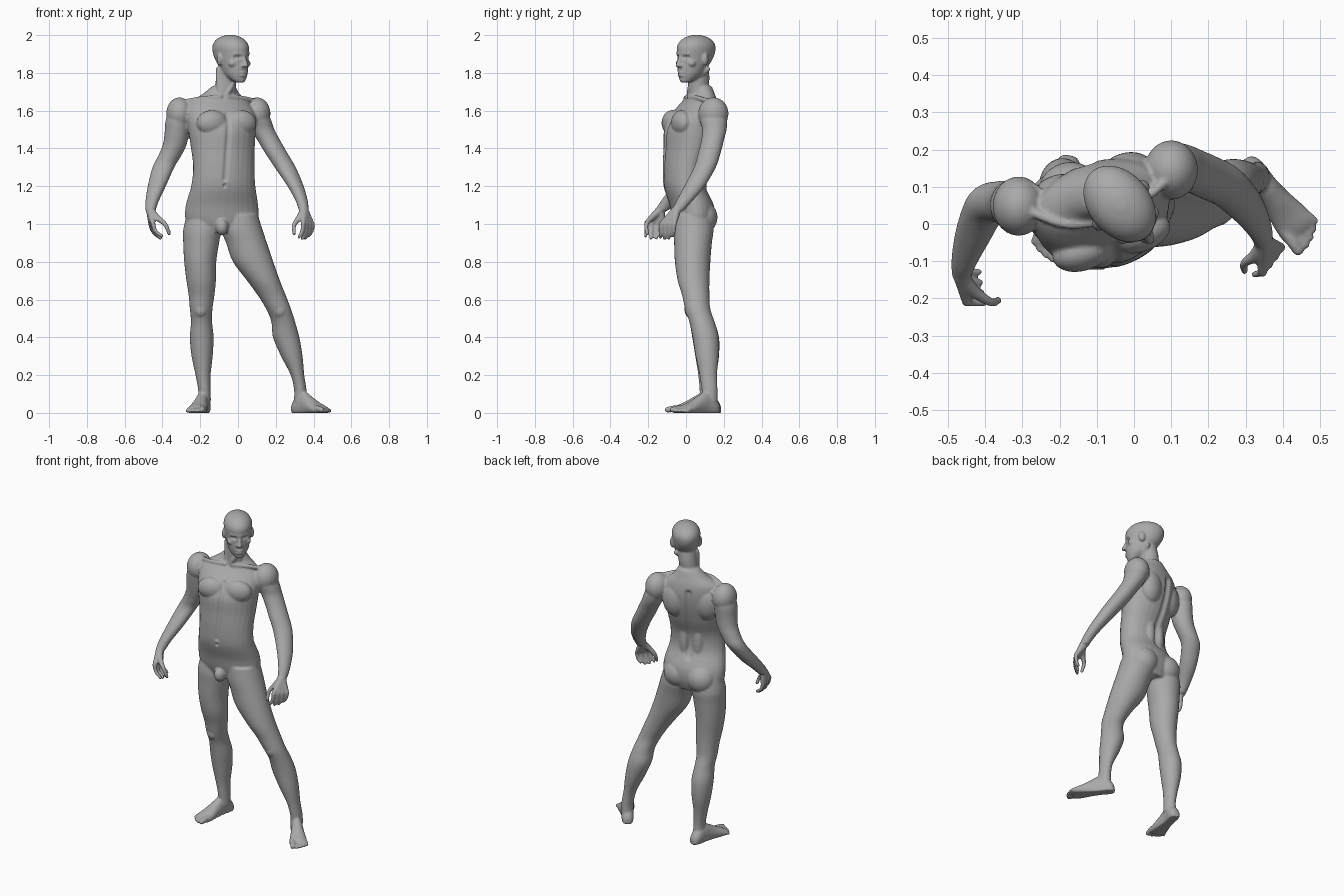
import bpy, bmesh, math
from mathutils import Vector, Matrix

bm = bmesh.new()
TORSO_YAW, HEAD_YAW = math.radians(18), math.radians(40)
HEAD = (-0.037, 0.052)
CHEST = (-0.087, 0.033)


def local(c, yaw, side, fwd, z):
    """Point given by sideways / forward offsets in a turned frame."""
    s, k = math.sin(yaw), math.cos(yaw)
    return Vector((c[0] + side * k + fwd * s, c[1] + side * s - fwd * k, z))


def spline(keys, sub=4):
    """Catmull-Rom interpolation of number tuples."""
    out = []
    for i in range(len(keys) - 1):
        a, b, c, d = (keys[max(0, min(len(keys) - 1, i + j))] for j in (-1, 0, 1, 2))
        for n in range(sub):
            t = n / sub
            out.append([0.5 * (2 * q + (r - p) * t + (2 * p - 5 * q + 4 * r - s) * t * t
                               + (3 * q - p - 3 * r + s) * t ** 3)
                        for p, q, r, s in zip(a, b, c, d)])
    return out + [list(keys[-1])]


def skin(rings):
    loops = [[bm.verts.new(p) for p in ring] for ring in rings]
    n = len(loops[0])
    for a, b in zip(loops, loops[1:]):
        for i in range(n):
            bm.faces.new((a[i], a[(i + 1) % n], b[(i + 1) % n], b[i]))
    bm.faces.new(loops[0][::-1])
    bm.faces.new(loops[-1])


def circle(n=28):
    return [(math.cos(2 * math.pi * i / n), math.sin(2 * math.pi * i / n)) for i in range(n)]


def loft(keys):
    """Level ellipses: x, y, z, half width, half depth, yaw in degrees."""
    rings = []
    for x, y, z, rx, ry, yaw in spline([tuple(k) + (0,) * (6 - len(k)) for k in keys]):
        rings.append([local((x, y), math.radians(yaw), rx * c, -ry * s, z) for c, s in circle()])
    skin(rings)


def ball(p, r, yaw=0.0):
    m = Matrix.Translation(p) @ Matrix.Rotation(yaw, 4, 'Z') @ Matrix.Diagonal((*r, 1))
    bmesh.ops.create_uvsphere(bm, u_segments=24, v_segments=16, radius=1, matrix=m)


def tube(points, radii):
    """Round-ended tube along a smooth path."""
    keys = spline([(*p, r) for p, r in zip(points, radii)])
    pts = [Vector(k[:3]) for k in keys]
    rings = []
    for i, k in enumerate(keys):
        t = pts[min(i + 1, len(pts) - 1)] - pts[max(i - 1, 0)]
        q = t.to_track_quat('Z', 'Y')
        rings.append([pts[i] + q @ Vector((c * k[3], s * k[3], 0)) for c, s in circle(14)])
    skin(rings)
    for i in (0, -1):
        ball(pts[i], (keys[i][3],) * 3)


# Torso
loft([(-.085, .04, .955, .15, .085, 5), (-.085, .04, 1.02, .193, .108, 6),
      (-.085, .03, 1.10, .193, .115, 8), (-.078, -.008, 1.20, .172, .108, 10),
      (-.075, -.01, 1.30, .165, .110, 13), (-.08, .01, 1.40, .172, .125, 16),
      (-.085, .025, 1.50, .183, .135, 18), (-.09, .05, 1.58, .19, .118, 18),
      (-.10, .07, 1.64, .165, .09, 18), (-.09, .083, 1.685, .105, .066, 18),
      (-.075, .08, 1.73, .062, .056, 18)])
for s in (-1, 1):
    # Chest muscles, shoulder blades, lower back, buttocks
    ball(local(CHEST, TORSO_YAW, s * .08, .085, 1.535), (.085, .053, .068), TORSO_YAW)
    ball(local(CHEST, TORSO_YAW, s * .095, -.07, 1.53), (.08, .063, .11), TORSO_YAW)
    ball(local((-.078, 0), .2, s * .04, -.065, 1.25), (.04, .04, .16), .2)
    ball((-.087 + s * .083, .083, 1.035), (.088, .084, .088))
ball((-.085, -.06, .985), (.034, .04, .045))

# Neck with side muscles and collar bones
loft([(-.08, .075, 1.64, .07, .062), (-.068, .066, 1.72, .057, .056),
      (-.06, .066, 1.78, .055, .058), (-.05, .06, 1.84, .055, .058)])
for s, ear in ((-1, -.062), (1, .062)):
    tube([local(HEAD, HEAD_YAW, ear, -.03, 1.82), (-.066 + s * .035, .03, 1.74),
          (-.075 + s * .014, .015, 1.68)], (.014, .015, .010))
tube([(-.095, .005, 1.672), (-.19, .0, 1.665), (-.29, .04, 1.645)], (.012, .012, .014))
tube([(-.055, .015, 1.672), (.02, .06, 1.668), (.09, .12, 1.65)], (.012, .012, .014))

# Head: height, forward shift, half width, half depth
skull = [(1.748, .072, .02, .02), (1.76, .064, .036, .036), (1.79, .04, .057, .067),
         (1.82, .028, .066, .082), (1.86, .01, .075, .099), (1.90, 0, .081, .112),
         (1.94, -.003, .083, .114), (1.97, -.005, .07, .095), (1.99, -.005, .046, .062),
         (2.001, -.005, .015, .02)]
loft([(*local(HEAD, HEAD_YAW, 0, f, z), w, d, 40) for z, f, w, d in skull])


def face(side, fwd, z):
    return local(HEAD, HEAD_YAW, side, fwd, z)


tube([face(0, .104, 1.89), face(0, .116, 1.862), face(0, .125, 1.84)], (.009, .010, .012))
tube([face(-.045, .088, 1.902), face(0, .106, 1.901), face(.045, .088, 1.902)], (.009, .010, .009))
ball(face(0, .104, 1.794), (.024, .013, .014), HEAD_YAW)
ball(face(0, .088, 1.763), (.022, .016, .016), HEAD_YAW)
for s in (-1, 1):
    ball(face(s * .012, .115, 1.838), (.009, .011, .008), HEAD_YAW)
    ball(face(s * .05, .07, 1.85), (.021, .022, .018), HEAD_YAW)
    ball(face(s * .081, .0, 1.872), (.013, .020, .034), HEAD_YAW + s * .35)

# Arms and shoulders
loft([(-.28, .055, 1.62, .05, .055), (-.315, .05, 1.56, .065, .072), (-.325, .052, 1.48, .064, .066),
      (-.335, .057, 1.42, .063, .06), (-.362, .06, 1.36, .061, .055), (-.395, .05, 1.30, .058, .053),
      (-.43, -.02, 1.20, .048, .055), (-.455, -.09, 1.12, .035, .044), (-.463, -.13, 1.07, .027, .035)])
loft([(.08, .14, 1.62, .05, .055), (.105, .145, 1.56, .066, .072), (.13, .15, 1.50, .063, .065),
      (.165, .14, 1.44, .06, .06), (.20, .125, 1.38, .059, .06), (.25, .10, 1.30, .056, .058),
      (.305, .045, 1.20, .043, .055), (.338, -.01, 1.12, .032, .042), (.348, -.045, 1.07, .026, .033)])
ball((-.31, .048, 1.585), (.07, .08, .085))
ball((.10, .145, 1.585), (.072, .08, .085))


def hand(wrist, index, pinky, curl, thumb):
    """Palm fans from the wrist to the knuckles; fingers hang and curl."""
    wrist, index, pinky, curl = map(Vector, (wrist, index, pinky, curl))
    for i in range(4):
        k = index.lerp(pinky, i / 3)
        size = (.95, 1.05, 1, .8)[i]
        tube([wrist.lerp(k, .05), wrist.lerp(k, .55), k], (.024, .018, .013))
        tube([k, k + Vector((0, 0, -.042)) * size + curl * .25,
              k + Vector((0, 0, -.072)) * size + curl], (.0125, .011, .0095))
    tube([wrist, *thumb], (.02, .017, .012, .0105))


hand((-.463, -.135, 1.075), (-.45, -.21, 1.005), (-.462, -.125, .995), (.045, -.004, 0),
     [(-.43, -.18, 1.035), (-.385, -.21, .998), (-.365, -.205, .95)])
hand((.348, -.05, 1.075), (.345, -.13, 1.0), (.395, -.063, .995), (-.022, -.006, 0),
     [(.325, -.085, 1.035), (.297, -.105, .995), (.297, -.125, .95)])

# Legs
loft([(-.185, .04, 1.05, .085, .09), (-.19, .04, .97, .10, .104), (-.195, .037, .90, .095, .10),
      (-.20, .035, .80, .085, .094), (-.195, .04, .70, .078, .084), (-.193, .052, .62, .068, .072),
      (-.195, .062, .55, .060, .067), (-.193, .085, .48, .056, .067), (-.192, .104, .40, .063, .071),
      (-.19, .112, .30, .056, .063), (-.185, .113, .20, .040, .048), (-.178, .114, .12, .033, .042),
      (-.178, .118, .06, .035, .042)])
loft([(.005, .04, 1.05, .10, .10), (.02, .04, .97, .11, .106), (.045, .037, .90, .108, .10),
      (.08, .035, .80, .107, .094), (.135, .04, .70, .087, .084), (.18, .052, .62, .074, .072),
      (.215, .062, .55, .066, .067), (.24, .085, .48, .063, .067), (.255, .104, .40, .070, .069),
      (.285, .112, .30, .057, .061), (.315, .118, .20, .036, .046), (.33, .125, .12, .033, .042),
      (.33, .128, .06, .035, .04)])
ball((-.197, .02, .545), (.034, .028, .04))
ball((.222, .022, .545), (.036, .028, .04))


def foot(heel, toe, inner):
    """Flat-soled foot with five toes; inner is the side of the big toe."""
    heel, toe = Vector((*heel, 0)), Vector((*toe, 0))
    d = (toe - heel).normalized()
    side = Vector((d.y, -d.x, 0)) * inner
    shape = [(0, .015, .035), (.012, .029, .06), (.04, .036, .09), (.09, .035, .112),
             (.14, .040, .088), (.19, .049, .060), (.23, .053, .042), (.25, .048, .030)]
    rings = []
    for t, w, h in spline(shape):
        rings.append([heel + d * t + side * (w * c) + Vector((0, 0, max(0, h * (.38 + .62 * s))))
                      for c, s in circle()])
    skin(rings)
    for off, reach, r in ((.036, .28, .0165), (.011, .282, .0115), (-.011, .274, .011),
                          (-.031, .262, .0105), (-.049, .247, .010)):
        base = heel + d * .22 + side * off * .9
        tip = heel + d * reach + side * off
        tube([base + Vector((0, 0, r + .008)), base.lerp(tip, .5) + Vector((0, 0, r + .006)),
              tip + Vector((0, 0, r))], (r, r, r * .95))


foot((-.172, .184), (-.23, -.105), -1)
foot((.295, .172), (.475, -.055), 1)

# Fuse all parts into one smooth skin
bmesh.ops.recalc_face_normals(bm, faces=bm.faces[:])
parts = bpy.data.meshes.new("body_parts")
bm.to_mesh(parts)
bm.free()
body = bpy.data.objects.new("body", parts)
bpy.context.collection.objects.link(body)
remesh = body.modifiers.new("fuse", 'REMESH')
remesh.mode = 'VOXEL'
remesh.voxel_size = 0.0056
soften = body.modifiers.new("soften", 'SMOOTH')
soften.factor, soften.iterations = 0.5, 6
bpy.context.view_layer.update()
skin_mesh = bpy.data.meshes.new_from_object(body.evaluated_get(bpy.context.evaluated_depsgraph_get()))
body.modifiers.clear()
body.data = skin_mesh
bpy.data.meshes.remove(parts)


def dent(a, b, push, radius, depth):
    """Press a soft groove from a to b into the skin along push."""
    a, b, push = Vector(a), Vector(b), Vector(push).normalized()
    ab = b - a
    for v in skin_mesh.vertices:
        if not min(a.z, b.z) - radius < v.co.z < max(a.z, b.z) + radius:
            continue
        w = v.co - a
        t = max(0, min(1, w.dot(ab) / ab.length_squared)) if ab.length else 0
        gap = w - ab * t
        deep = gap.dot(push)
        flat = (gap - push * deep).length
        if abs(deep) < .05 and flat < radius and v.normal.dot(push) < -.1:
            v.co += push * depth * (1 - (flat / radius) ** 2) ** 2


# Eye sockets, mouth, spine furrow, breastbone line and navel
back = local((0, 0), HEAD_YAW, 0, -1, 0)
for s in (-1, 1):
    dent(face(s * .026, .095, 1.882), face(s * .040, .088, 1.882), back, .016, .012)
dent(face(-.02, .11, 1.794), face(.02, .11, 1.794), back, .007, .007)
inward = local((0, 0), TORSO_YAW, 0, 1, 0)
dent(local(CHEST, TORSO_YAW, 0, -.13, 1.60), (-.095, .11, 1.17), inward, .03, .014)
dent(local(CHEST, TORSO_YAW, 0, .135, 1.58), (-.068, -.115, 1.24), -inward, .022, .008)
dent((-.07, -.115, 1.2), (-.07, -.115, 1.205), -inward, .012, .012)
for v in skin_mesh.vertices:
    v.co.z = max(v.co.z, 0)

grey = bpy.data.materials.new("plain_grey")
grey.diffuse_color = (0.4, 0.4, 0.4, 1)
skin_mesh.materials.clear()
skin_mesh.materials.append(grey)
skin_mesh.shade_smooth()
